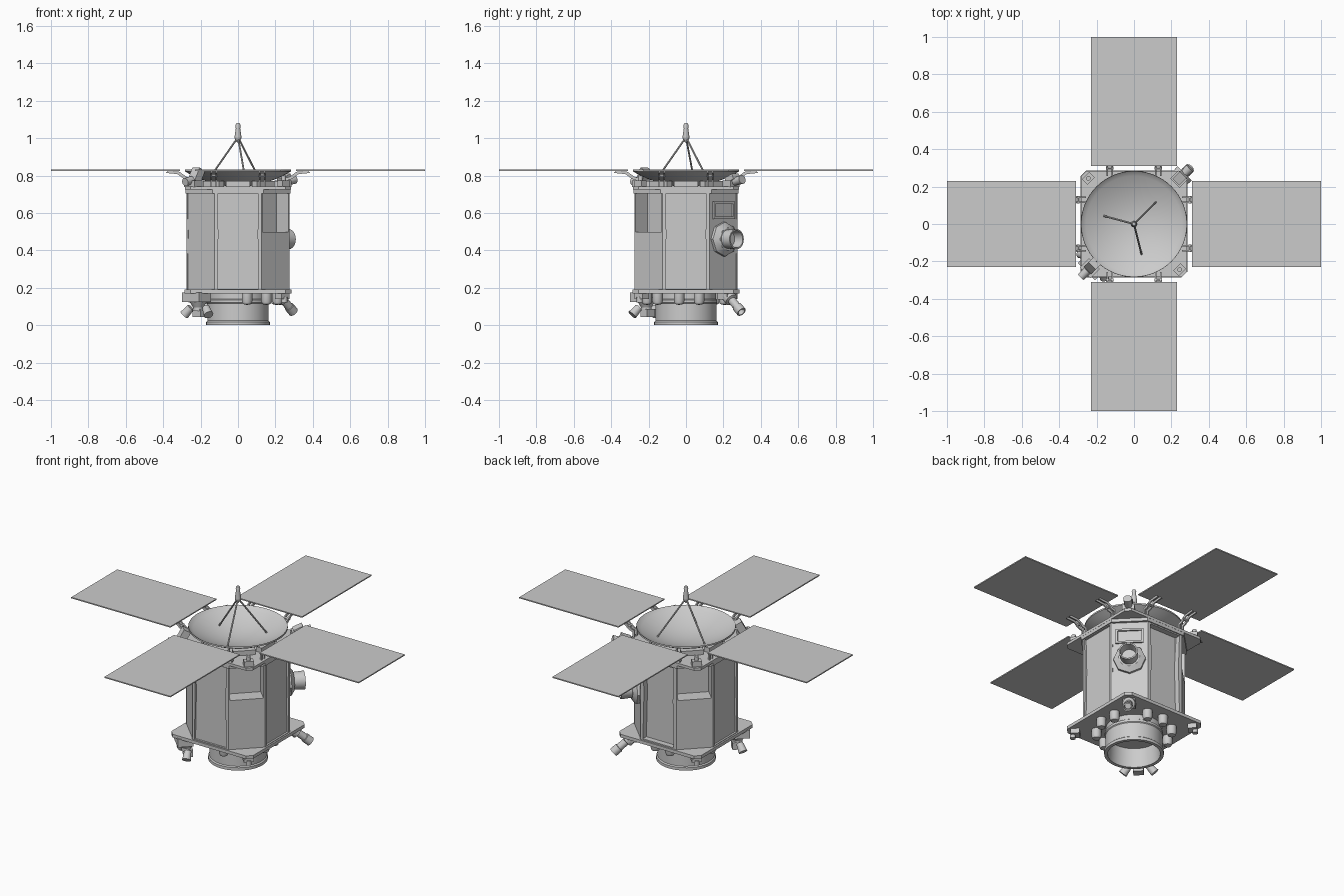
import bpy, bmesh, math
from mathutils import Vector, Matrix

if "Cube" in bpy.data.objects:
    bpy.data.objects.remove(bpy.data.objects["Cube"])

R2 = math.sqrt(0.5)


def finish(name, bm):
    bmesh.ops.recalc_face_normals(bm, faces=bm.faces)
    me = bpy.data.meshes.new(name)
    bm.to_mesh(me)
    bm.free()
    ob = bpy.data.objects.new(name, me)
    bpy.context.collection.objects.link(ob)
    return ob


def box(name, c, size, rz=0, tilt=0):
    bm = bmesh.new()
    m = (Matrix.Translation(c) @ Matrix.Rotation(rz, 4, 'Z')
         @ Matrix.Rotation(tilt, 4, 'Y') @ Matrix.Diagonal((*size, 1)))
    bmesh.ops.create_cube(bm, size=1, matrix=m)
    return finish(name, bm)


def lathe(name, profile, base=(0, 0, 0), axis=(0, 0, 1), segs=24):
    """Spin a (radius, height) profile around an axis from base."""
    bm = bmesh.new()
    vs = [bm.verts.new((r, 0, z)) for r, z in profile]
    es = [bm.edges.new(p) for p in zip(vs, vs[1:])]
    bmesh.ops.spin(bm, geom=vs + es, cent=(0, 0, 0), axis=(0, 0, 1),
                   angle=2 * math.pi, steps=segs, use_duplicate=False)
    bmesh.ops.remove_doubles(bm, verts=bm.verts, dist=1e-5)
    q = Vector(axis).to_track_quat('Z', 'Y').to_matrix().to_4x4()
    bm.transform(Matrix.Translation(base) @ q)
    return finish(name, bm)


def rod(name, a, b, r1, r2=None, segs=16):
    a, b = Vector(a), Vector(b)
    n = (b - a).length
    r2 = r1 if r2 is None else r2
    return lathe(name, [(0, 0), (r1, 0), (r2, n), (0, n)], a, b - a, segs)


def prism(name, pts, z0, z1):
    bm = bmesh.new()
    f = bm.faces.new([bm.verts.new((x, y, z0)) for x, y in pts])
    g = bmesh.ops.extrude_face_region(bm, geom=[f])
    for v in g['geom']:
        if isinstance(v, bmesh.types.BMVert):
            v.co.z = z1
    return finish(name, bm)


def corners(a, b):
    return [(b, -a), (a, -b), (-a, -b), (-b, -a), (-b, a), (-a, b), (a, b), (b, a)][::-1]


def diag(sx, sy, r, z):
    return Vector((sx * r * R2, sy * r * R2, z))


# Eight-sided bus with recessed side panels and two upper corner pockets
bm = bmesh.new()
rings = [[bm.verts.new((x, y, z)) for x, y in corners(.125, .275)] for z in (.18, .49, .715)]
bm.faces.new(rings[0])
bm.faces.new(rings[2])
quads = [[bm.faces.new((a[i], a[(i + 1) % 8], b[(i + 1) % 8], b[i]))
          for a, b in zip(rings, rings[1:])] for i in range(8)]
bmesh.ops.recalc_face_normals(bm, faces=bm.faces)
for lo, hi in quads:
    c = lo.calc_center_median()
    is_diag = abs(c.x) > .1 and abs(c.y) > .1
    if is_diag and c.x * c.y < 0:
        face, margin, depth = hi, .012, .09
    else:
        face = bmesh.ops.dissolve_faces(bm, faces=[lo, hi])['region'][0]
        margin, depth = .02, .012
        if is_diag:
            margin, depth = .01, .003
        elif c.y > .2:
            margin, depth = .025, .035
    n = face.normal.copy()
    bmesh.ops.inset_individual(bm, faces=[face], thickness=margin)
    face.normal_update()
    ext = bmesh.ops.extrude_discrete_faces(bm, faces=[face])['faces'][0]
    bmesh.ops.translate(bm, verts=ext.verts, vec=-n * depth)
finish("bus_body", bm)

# Square decks with clipped corners, and a collar below the upper deck
prism("lower_deck", corners(.255, .285), .17, .19)
prism("upper_deck", corners(.255, .283), .725, .742)
prism("upper_collar", corners(.135, .282), .705, .728)

# Launch adapter ring, open below
lathe("adapter_ring", [(0, .12), (.145, .12), (.15, 0), (.17, 0), (.17, .018), (.163, .024),
                       (.163, .115), (.167, .12), (.167, .135), (.16, .14), (.16, .175)], segs=48)

# Dish antenna
dish = [(.28 * i / 12, .748 + .08 * (i / 12) ** 2) for i in range(13)]
under = [(r, z - .008) for r, z in reversed(dish)]
lathe("dish", dish + [(.283, .832), (.284, .822)] + under, segs=64)
for i in range(8):
    a = i * math.pi / 4
    box("dish_support", (.19 * math.cos(a), .19 * math.sin(a), .755), (.04, .13, .032), a)

# Feed horn on a tripod
for k in (45, 165, 284):
    a = math.radians(k)
    rod("feed_strut", (.168 * math.cos(a), .168 * math.sin(a), .772), (0, 0, 1.005), .005, segs=8)
lathe("feed_horn", [(0, .975), (.007, .98), (.018, 1.0), (.018, 1.01), (.012, 1.05),
                    (.013, 1.07), (.009, 1.08), (0, 1.08)], segs=20)

# Four solar panels with cranked hinge arms
for i in range(4):
    a = i * math.pi / 2
    rot = Matrix.Rotation(a, 3, 'Z')
    box("solar_panel", rot @ Vector((.655, 0, .828)), (.69, .458, .007), a)
    for y in (-.13, .13):
        path = [(.262, .742), (.262, .782), (.283, .788), (.318, .814), (.38, .820)]
        for dy in (-.013, .013):
            bm = bmesh.new()
            w, t = .004, .006
            loops = []
            for x, z in path:
                loops.append([bm.verts.new(rot @ Vector((x + u * t, y + dy + v * w, z - u * t)))
                              for u, v in ((-1, -1), (-1, 1), (1, 1), (1, -1))])
            for p, q in zip(loops, loops[1:]):
                for j in range(4):
                    bm.faces.new((p[j], p[(j + 1) % 4], q[(j + 1) % 4], q[j]))
            bm.faces.new(loops[0])
            bm.faces.new(loops[-1])
            finish("hinge_arm", bm)
        rod("hinge_pin", rot @ Vector((.3, y - .02, .8)), rot @ Vector((.3, y + .02, .8)), .008, segs=12)

# Instruments on the upper deck corners
for sx, sy in ((-1, 1), (1, -1)):
    a = math.atan2(sy, sx)
    box("sensor_base", diag(sx, sy, .345, .757), (.04, .055, .035), a)
    rod("sensor_head", diag(sx, sy, .345, .77), diag(sx, sy, .345, .8), .012)
a = math.pi / 4
box("tracker_base", diag(1, 1, .34, .757), (.06, .07, .035), a)
box("tracker_box", diag(1, 1, .35, .785), (.06, .05, .03), a, -.4)
rod("tracker_tube", diag(1, 1, .36, .765), diag(1, 1, .425, .78), .02, .025)
box("beacon_base", diag(-1, -1, .335, .757), (.07, .08, .035), a)
box("beacon_box", diag(-1, -1, .315, .8), (.045, .055, .075), a, .5)
rod("beacon_tube", diag(-1, -1, .35, .775), diag(-1, -1, .4, .765), .022)

# Camera on the back right corner face, with window frame above it
lathe("camera_base", [(0, 0), (.092, 0), (.092, .018), (.062, .04), (0, .04)],
      diag(1, 1, .278, .46), (1, 1, 0), 8)
lathe("camera_barrel", [(0, .03), (.05, .03), (.054, .105), (.046, .105), (.04, .05), (0, .05)],
      diag(1, 1, .278, .46), (1, 1, 0), 32)
for dz in (-.04, .04):
    box("window_frame", diag(1, 1, .283, .615 + dz), (.014, .16, .012), a)
for s in (-1, 1):
    box("window_frame", diag(1, 1, .283, .615) + Vector((-s, s, 0)) * .074 * R2, (.014, .012, .08), a)

# Thruster below the back right corner
box("thruster_mount", diag(1, 1, .31, .155), (.07, .07, .035), a)
d = Vector((.062, .062, -.075)).normalized()
p = Vector((.235, .235, .145))
lathe("thruster", [(0, -.02), (.036, -.02), (.036, .015), (.022, .02), (.022, .07), (.027, .072),
                   (.027, .115), (.02, .115), (.018, .08), (0, .08)], p, d, 24)

# Instrument cluster below the front left corner
box("cluster_mount", diag(-1, -1, .315, .15), (.09, .13, .05), a)
lathe("cluster_cone", [(0, 0), (.05, 0), (.05, .02), (.028, .055), (.028, .075), (0, .075)],
      diag(-1, -1, .30, .15), (0, 0, -1), 20)
box("cluster_box", diag(-1, -1, .29, .065), (.05, .06, .045), a)
for s in (-1, 1):
    c = diag(-1, -1, .30, .095) + Vector((s, -s, 0)) * .04
    rod("cluster_nozzle", c, c + Vector((s * .025 - .01, -s * .025 - .01, -.04)), .02, .026)

# Small brackets below the other two corners
for sx, sy in ((-1, 1), (1, -1)):
    b = math.atan2(sy, sx)
    box("corner_bracket", diag(sx, sy, .335, .155), (.05, .06, .03), b)
    rod("corner_knob", diag(sx, sy, .35, .15), diag(sx, sy, .35, .12), .016)

# Domed canisters around the adapter ring
for k in (26, 55, 90, 122):
    for s in (-1, 1):
        b = a + s * math.radians(k)
        lathe("canister", [(0, 0), (.028, 0), (.028, .045), (.022, .06), (0, .065)],
              (.215 * math.cos(b), .215 * math.sin(b), .173), (0, 0, -1), 16)

# Shade smooth, keeping hard edges
bpy.ops.object.select_all(action='SELECT')
bpy.context.view_layer.objects.active = bpy.data.objects["bus_body"]
bpy.ops.object.shade_smooth_by_angle(angle=math.radians(30))
